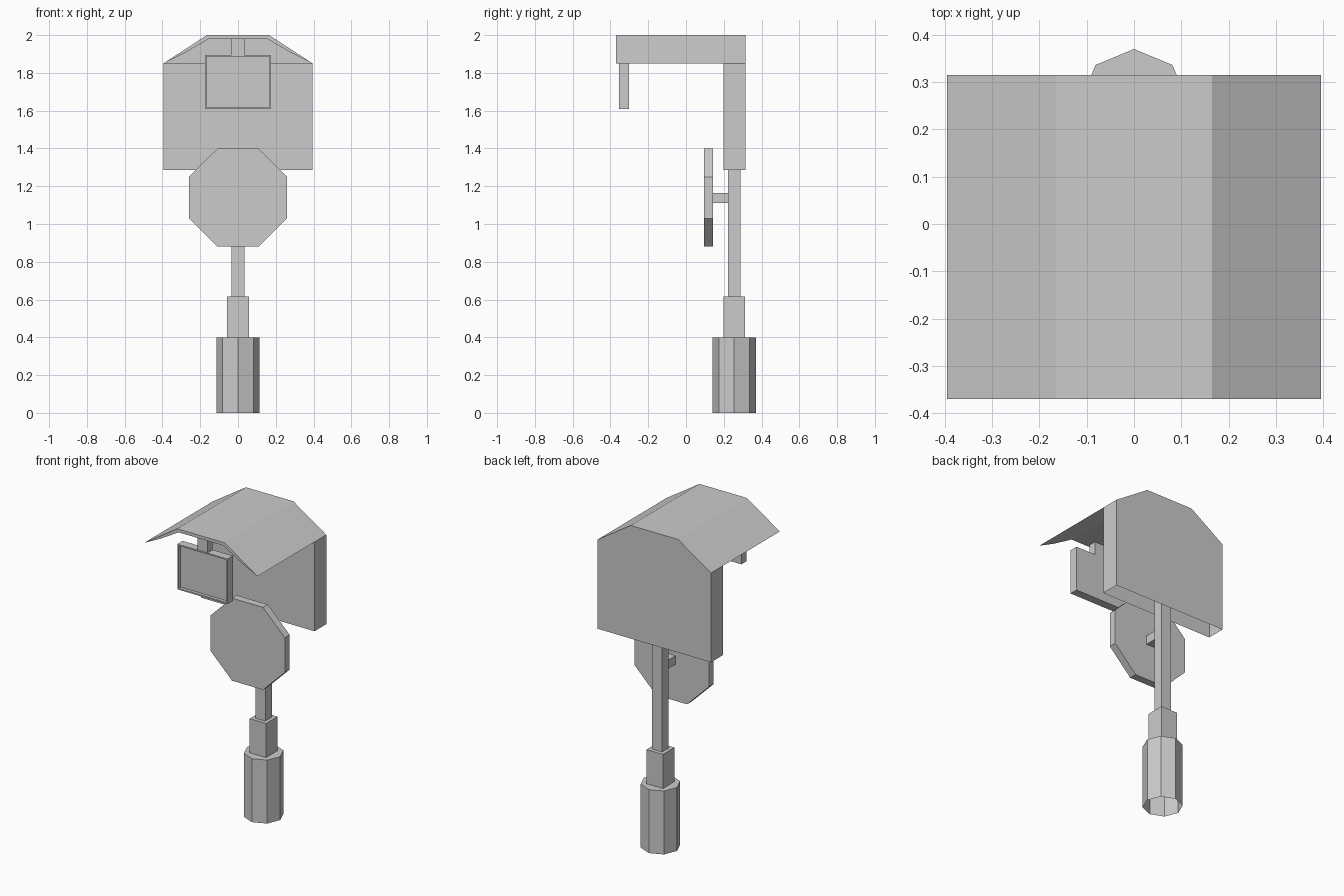
import bpy
import bmesh
from math import cos, sin, pi
from mathutils import Vector

if "Cube" in bpy.data.objects:
    bpy.data.objects.remove(bpy.data.objects["Cube"], do_unlink=True)

grey = bpy.data.materials.new("plain grey")
grey.use_nodes = True
COLOUR = (0.6, 0.6, 0.6, 1)
grey.diffuse_color = COLOUR
grey.node_tree.nodes["Principled BSDF"].inputs["Base Color"].default_value = COLOUR


def finish(name, bm):
    mesh = bpy.data.meshes.new(name)
    bm.to_mesh(mesh)
    bm.free()
    mesh.materials.append(grey)
    obj = bpy.data.objects.new(name, mesh)
    bpy.context.collection.objects.link(obj)
    return obj


def extrude(outline, axis, low, high):
    """Prism from a 2D outline: along y (outline in xz) or along z (outline in xy)."""
    bm = bmesh.new()
    place = (lambda a, b: (a, low, b)) if axis == "y" else (lambda a, b: (a, b, low))
    face = bm.faces.new([bm.verts.new(place(a, b)) for a, b in outline])
    result = bmesh.ops.extrude_face_region(bm, geom=[face], use_keep_orig=True)
    shift = Vector((0, 1, 0) if axis == "y" else (0, 0, 1)) * (high - low)
    moved = [v for v in result["geom"] if isinstance(v, bmesh.types.BMVert)]
    bmesh.ops.translate(bm, verts=moved, vec=shift)
    bmesh.ops.recalc_face_normals(bm, faces=bm.faces)
    bm.normal_update()
    return bm


def box(half_width, y0, y1, z0, z1):
    w = half_width
    return extrude([(-w, z0), (w, z0), (w, z1), (-w, z1)], "y", y0, y1)


def open_faces(bm, test):
    bmesh.ops.delete(bm, geom=[f for f in bm.faces if test(f.normal)], context="FACES_ONLY")
    return bm


def mirrored(half):
    return half + [(-x, z) for x, z in reversed(half)]


# Eight-sided foot, hollow underneath
CENTRE, RADIUS = 0.255, 0.115
ring = [(RADIUS * cos(i * pi / 4), CENTRE + RADIUS * sin(i * pi / 4)) for i in range(8)]
finish("foot", open_faces(extrude(ring, "z", 0, 0.4), lambda n: n.z < -0.9))

# Stepped post
finish("post_socket", box(0.057, 0.198, 0.312, 0.4, 0.615))
finish("post", box(0.035, 0.222, 0.288, 0.615, 1.85))

# Octagonal disc and its bracket
disc = mirrored([(0.108, 0.88), (0.26, 1.03), (0.26, 1.25), (0.108, 1.40)])
finish("disc", extrude(disc, "y", 0.095, 0.143))
finish("disc_bracket", box(0.027, 0.143, 0.222, 1.11, 1.165))

# Hollow back board, open at top and bottom
finish("back_board", open_faces(box(0.395, 0.198, 0.315, 1.287, 1.85),
                                lambda n: abs(n.z) > 0.9))

# Roof shell that thins towards the eaves, with a gable closing the back
EAVE = (0.395, 1.85)
outer = mirrored([EAVE, (0.165, 2.0)])
inner = mirrored([(0.28, 1.907), (0.155, 1.98)])
finish("roof", extrude(outer + inner[::-1], "y", -0.37, 0.315))
finish("gable", extrude(mirrored([EAVE] + inner[:2]), "y", 0.305, 0.315))

# Hanging sign with a recessed front panel
sign = box(0.175, -0.355, -0.302, 1.61, 1.895)
front = [f for f in sign.faces if f.normal.y < -0.9]
bmesh.ops.inset_region(sign, faces=front, thickness=0.012)
rim = bmesh.ops.extrude_face_region(sign, geom=front)
bmesh.ops.delete(sign, geom=front, context="FACES_ONLY")
panel = [v for v in rim["geom"] if isinstance(v, bmesh.types.BMVert)]
bmesh.ops.translate(sign, verts=panel, vec=(0, 0.02, 0))
bmesh.ops.recalc_face_normals(sign, faces=sign.faces)
finish("hanging_sign", sign)
finish("sign_hanger", box(0.035, -0.352, -0.305, 1.895, 1.985))
